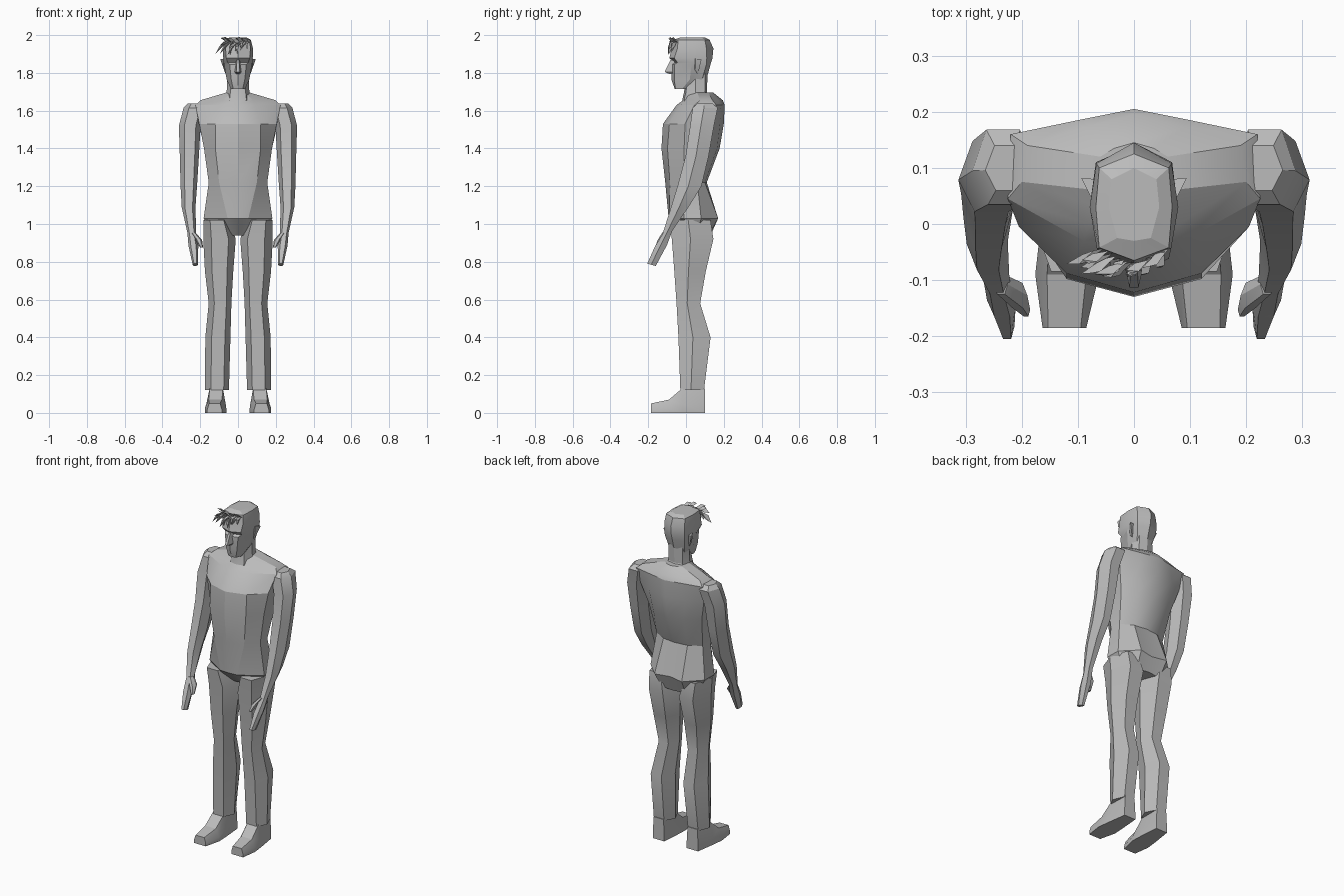
import bpy, bmesh, math, random
from mathutils import Vector

random.seed(4)
grey = bpy.data.materials.new("plain grey")
grey.diffuse_color = (0.5, 0.5, 0.5, 1)


def finish(bm, name, angle=28):
    bmesh.ops.recalc_face_normals(bm, faces=bm.faces)
    me = bpy.data.meshes.new(name)
    bm.to_mesh(me)
    bm.free()
    me.materials.append(grey)
    ob = bpy.data.objects.new(name, me)
    bpy.context.collection.objects.link(ob)
    bpy.context.view_layer.objects.active = ob
    ob.select_set(True)
    bpy.ops.object.shade_smooth_by_angle(angle=math.radians(angle))
    ob.select_set(False)
    return ob


def loft(name, rings, mirror=False, angle=28):
    """Skin a list of equal-length point rings and cap both ends."""
    bm = bmesh.new()
    for side in ((1, -1) if mirror else (1,)):
        vs = [[bm.verts.new((x * side, y, z)) for x, y, z in r] for r in rings]
        n = len(vs[0])
        for a, b in zip(vs, vs[1:]):
            for i in range(n):
                j = (i + 1) % n
                bm.faces.new((a[i], a[j], b[j], b[i]))
        bm.faces.new(vs[0])
        bm.faces.new(vs[-1])
    return finish(bm, name, angle)


def sym(z, front, half, back):
    """Closed symmetric ring from front centre, right-side points, back centre."""
    pts = [(0, front)] + half + [(0, back)] + [(-x, y) for x, y in reversed(half)]
    return [(x, y, z) for x, y in pts]


def hexa(z, x0, x1, y0, y1, tilt=0.0):
    """Six-sided limb section inside a box; tilt raises the back edge."""
    w, d = x1 - x0, y1 - y0
    pts = [(.22, 0), (.75, 0), (1, .45), (.78, 1), (.25, 1), (0, .5)]
    return [(x0 + w * u, y0 + d * v, z + tilt * v) for u, v in pts]


# Torso, from crotch to collar
loft("torso", [
    sym(.94, 0, [(.02, 0), (.13, .01), (.13, .06), (.08, .12)], .13),
    sym(1.03, -.092, [(.055, -.088), (.182, -.01), (.18, .08), (.09, .17)], .15),
    sym(1.22, -.11, [(.10, -.085), (.155, -.01), (.153, .06), (.08, .10)], .11),
    sym(1.40, -.13, [(.12, -.098), (.18, -.01), (.175, .10), (.10, .165)], .178),
    sym(1.53, -.122, [(.12, -.088), (.205, -.005), (.21, .13), (.12, .18)], .20),
    sym(1.63, -.05, [(.09, -.03), (.225, .045), (.22, .16), (.10, .185)], .205),
    sym(1.655, -.015, [(.08, 0), (.20, .075), (.19, .14), (.09, .172)], .195),
    sym(1.695, 0, [(.035, .02), (.065, .06), (.06, .12), (.035, .135)], .145),
])

# Legs
loft("trouser_legs", [
    hexa(1.02, .045, .182, -.085, .13),
    hexa(.92, .012, .184, -.075, .145),
    hexa(.75, .025, .175, -.062, .105),
    hexa(.58, .035, .155, -.05, .075),
    hexa(.40, .04, .173, -.04, .13),
    hexa(.12, .048, .175, -.03, .095),
], mirror=True)


# Shoes, lofted from heel to toe
def shoe(y, b0, b1, t0, t1, h):
    return [(b0, y, 0), (b1, y, 0), (b1, y, h * .35), (t1, y, h), (t0, y, h), (b0, y, h * .35)]


loft("shoes", [
    shoe(.10, .075, .15, .08, .145, .13),
    shoe(-.02, .065, .168, .08, .15, .13),
    shoe(-.09, .062, .176, .085, .155, .07),
    shoe(-.185, .085, .163, .095, .153, .05),
], mirror=True)

# Arms with mitten hands
loft("arms", [
    hexa(1.638, .19, .265, .06, .14),
    hexa(1.615, .175, .288, .035, .168),
    hexa(1.52, .198, .313, .022, .148),
    hexa(1.36, .207, .308, -.002, .12),
    hexa(1.20, .217, .304, -.045, .082),
    hexa(1.08, .225, .298, -.082, .02, .02),
    hexa(.945, .222, .268, -.125, -.072, .02),
    hexa(.88, .21, .262, -.165, -.10, .01),
    hexa(.79, .213, .24, -.205, -.16, -.012),
], mirror=True)
loft("thumbs", [
    hexa(.955, .225, .25, -.125, -.09),
    hexa(.915, .19, .225, -.15, -.105),
    hexa(.875, .185, .20, -.165, -.14),
], mirror=True)

# Neck
loft("neck", [
    sym(1.655, -.02, [(.045, -.01), (.07, .06), (.05, .12)], .14),
    sym(1.70, -.01, [(.04, 0), (.06, .05), (.048, .10)], .11),
    sym(1.80, 0, [(.035, .01), (.055, .05), (.045, .10)], .115),
])

# Head with recessed eye band under the brow
loft("head", [
    sym(1.715, -.06, [(.025, -.056), (.038, -.02), (.03, .01)], .02),
    sym(1.765, -.077, [(.036, -.062), (.060, .02), (.05, .085)], .108),
    sym(1.845, -.076, [(.044, -.062), (.074, .03), (.064, .108)], .13),
    sym(1.855, -.06, [(.055, -.045), (.076, .03), (.066, .108)], .133),
    sym(1.878, -.088, [(.062, -.062), (.078, .03), (.068, .11)], .14),
    sym(1.93, -.075, [(.066, -.045), (.079, .03), (.067, .108)], .145),
    sym(1.975, -.065, [(.062, -.042), (.068, .03), (.062, .10)], .125),
    sym(1.988, -.03, [(.03, -.025), (.045, .03), (.04, .08)], .10),
], angle=22)

# Nose wedge
loft("nose", [
    [(-.006, -.082, 1.868), (.006, -.082, 1.868), (.01, -.06, 1.868), (-.01, -.06, 1.868)],
    [(-.008, -.113, 1.805), (.008, -.113, 1.805), (.019, -.065, 1.805), (-.019, -.065, 1.805)],
    [(-.005, -.09, 1.795), (.005, -.09, 1.795), (.014, -.06, 1.795), (-.014, -.06, 1.795)],
])

# Ears
loft("ears", [
    [(.07, .045, 1.875), (.07, .045, 1.82), (.062, .06, 1.795), (.068, .08, 1.87)],
    [(.078, .05, 1.875), (.076, .05, 1.825), (.068, .065, 1.80), (.094, .082, 1.872)],
], mirror=True)

# Tousled fringe: thin tapering spikes
bm = bmesh.new()
for i in range(17):
    t = i / 16
    root = Vector((-.062 + .115 * t, -.045 - .025 * math.sin(t * math.pi), 1.968 - .012 * random.random()))
    lean = random.uniform(-.045, .02) - .02 * (1 - t)
    tip = root + Vector((lean, random.uniform(-.035, -.012), random.uniform(-.075, -.015)))
    if i % 5 == 1:
        tip.z = 1.985
    mid = (root + tip) / 2 + Vector((0, -.012, .012))
    w = Vector((.009, .002, .003))
    a, b, c, d, e = (bm.verts.new(p) for p in (root - w, root + w, mid + w * .8, mid - w * .8, tip))
    k = bm.verts.new((root + tip) / 2 + Vector((0, .004, -.004)))
    for f in ((a, b, c, d), (d, c, e), (a, d, k), (b, k, c), (d, e, k), (c, k, e), (a, k, b)):
        bm.faces.new(f)
finish(bm, "fringe")
